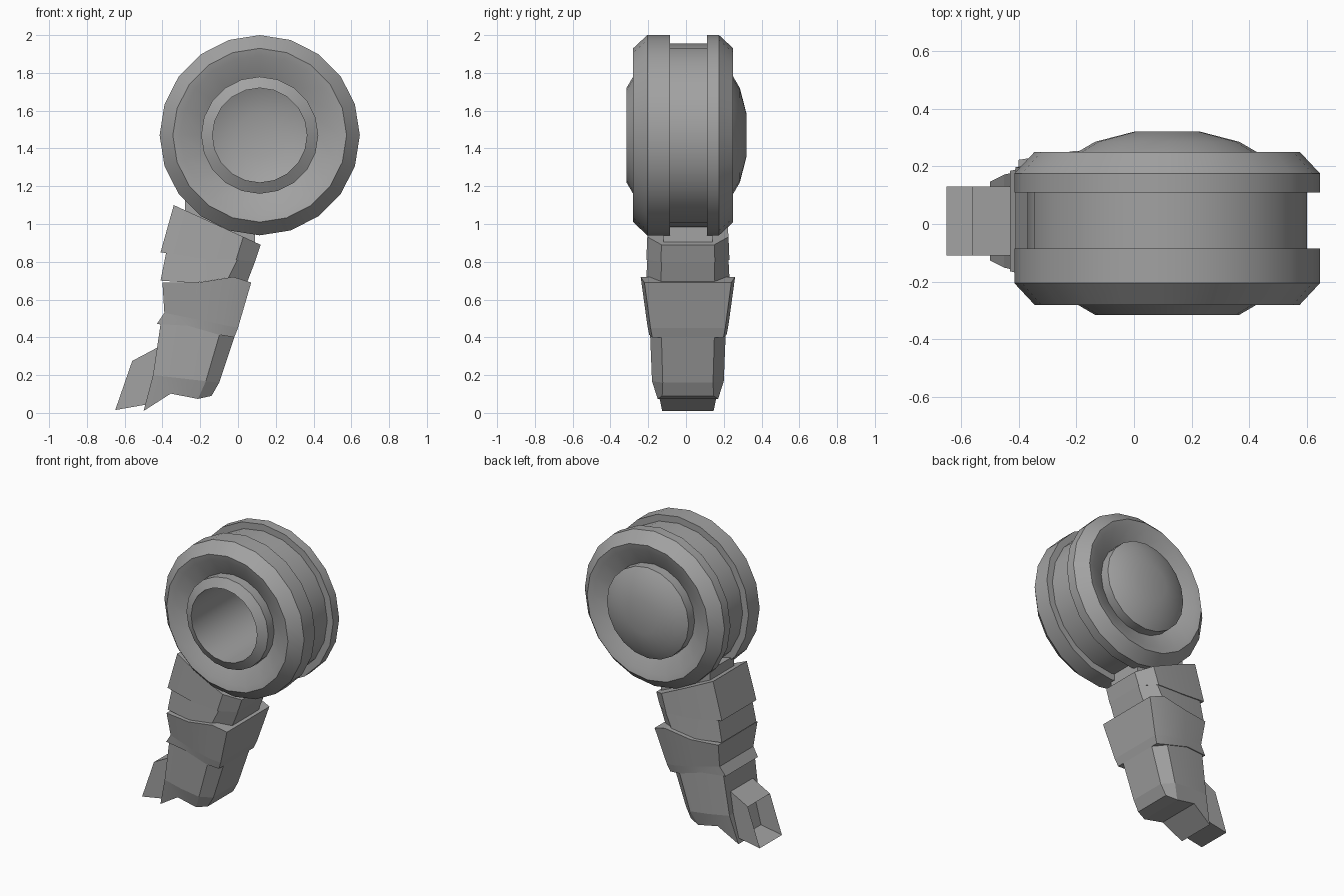
import bpy, bmesh, math
from mathutils import Vector

cube = bpy.data.objects.get("Cube")
if cube:
    bpy.data.objects.remove(cube, do_unlink=True)

SHADE = (.36, .36, .36, 1)
grey = bpy.data.materials.new("plain_grey")
grey.use_nodes = True
grey.diffuse_color = SHADE
grey.node_tree.nodes["Principled BSDF"].inputs["Base Color"].default_value = SHADE


def finish(name, bm, sharp_angle):
    """Turn the bmesh into a shaded grey object."""
    bmesh.ops.recalc_face_normals(bm, faces=bm.faces)
    mesh = bpy.data.meshes.new(name)
    bm.to_mesh(mesh)
    bm.free()
    mesh.materials.append(grey)
    obj = bpy.data.objects.new(name, mesh)
    bpy.context.collection.objects.link(obj)
    bpy.ops.object.select_all(action="DESELECT")
    obj.select_set(True)
    bpy.context.view_layer.objects.active = obj
    bpy.ops.object.shade_smooth_by_angle(angle=math.radians(sharp_angle))


def lathe(name, profile, centre_x, centre_z, sides):
    """Spin (radius, y) points about a front-to-back axis."""
    bm = bmesh.new()
    verts = [bm.verts.new((centre_x, y, centre_z + radius)) for radius, y in profile]
    edges = [bm.edges.new(pair) for pair in zip(verts, verts[1:])]
    bmesh.ops.spin(bm, geom=verts + edges, cent=(centre_x, 0, centre_z),
                   axis=(0, 1, 0), angle=math.tau, steps=sides)
    bmesh.ops.remove_doubles(bm, verts=bm.verts, dist=.001)
    finish(name, bm, 30)


def flange(side, inner, edge):
    """Profile of one rim, its chamfer, dished face and the hub step."""
    rim, lip, dish, hub = .53, .46, .42, .31
    face = edge + side * .075
    return [(rim, inner), (rim, edge), (lip, face), (dish, face - side * .01),
            (hub, edge + side * .01), (hub, face)]


def skin(name, rows, open_left=False):
    """Front and back skins over rows of (x, z, half depth), closed around the rim."""
    bm = bmesh.new()
    middle = .01
    front, back = [[[bm.verts.new((x, middle + side * depth, z)) for x, z, depth in row]
                    for row in rows] for side in (-1, 1)]
    top, end = zip(front, back)
    columns = len(top[0])
    for upper, lower in (front, back, top, end):
        for i in range(columns - 1):
            bm.faces.new((upper[i], upper[i + 1], lower[i + 1], lower[i]))
    for i in (0, columns - 1):
        if i or not open_left:
            bm.faces.new((front[0][i], front[1][i], back[1][i], back[0][i]))
    finish(name, bm, 15)


def section(left, right, depth, corner, notch=0, crest=0):
    """Row across the arm: thin left edge, full middle, chamfered right edge."""
    left, right = Vector(left), Vector(right)
    row = []
    for across, fullness, lift in ((0, .85, 0), (.4, .97, notch),
                                   (.8, 1, crest), (1, corner, 0)):
        x, z = left.lerp(right, across)
        row.append((x, z + lift, depth * fullness))
    return row


def box(name, top, bottom, depth, open_left=False):
    """Plain slab between a top edge and a bottom edge."""
    rows = [[(x, z, depth) for x, z in edge] for edge in (top, bottom)]
    skin(name, rows, open_left)


# Round housing: bored front, two flanges with a groove, domed back
groove, bore, crown = .485, .25, .115
front_rim = flange(-1, -.085, -.205)
back_rim = flange(1, .11, .175)
lathe("round_housing",
      [(bore, .28), (bore, -.315)] + front_rim[::-1]
      + [(groove, front_rim[0][1]), (groove, back_rim[0][1])] + back_rim
      + [(bore, .285), (crown, .32), (0, .32)],
      centre_x=.115, centre_z=1.47, sides=20)

# Neck between housing and arm
box("neck", top=[(-.28, 1.14), (.09, 1.05)], bottom=[(-.28, .95), (.09, .86)], depth=.13)

# Upper arm: shoulder plate over a slightly recessed sleeve
skin("shoulder_plate", [
    section(left=(-.34, 1.1), right=(.12, .89), depth=.215, corner=.65),
    section(left=(-.41, .85), right=(.09, .8), depth=.22, corner=.65, notch=-.01)])
skin("upper_sleeve", [
    section(left=(-.38, .85), right=(.09, .8), depth=.215, corner=.65),
    section(left=(-.41, .7), right=(.04, .67), depth=.22, corner=.65, crest=.04)])

# Middle arm: flared cuff ending in a band
skin("middle_cuff", [
    section(left=(-.4, .69), right=(.07, .69), depth=.25, corner=.92, crest=.03),
    section(left=(-.39, .53), right=(0, .45), depth=.215, corner=.92)])
skin("middle_band", [
    section(left=(-.39, .53), right=(0, .45), depth=.215, corner=.92),
    section(left=(-.43, .47), right=(-.02, .4), depth=.205, corner=.92, notch=.02)])

# Lower arm: straight sleeve, then a tip with a notched end
skin("lower_sleeve", [
    section(left=(-.41, .47), right=(-.02, .4), depth=.2, corner=.7, notch=.02),
    section(left=(-.45, .2), right=(-.1, .16), depth=.19, corner=.7)])
skin("lower_tip", [
    section(left=(-.45, .2), right=(-.1, .16), depth=.19, corner=.7),
    section(left=(-.5, .01), right=(-.14, .09), depth=.16, corner=.85, notch=.06)])

# Hollow end piece, open on its outer side
box("end_socket", top=[(-.56, .275), (-.4, .36)], bottom=[(-.65, .015), (-.48, .045)],
    depth=.12, open_left=True)
